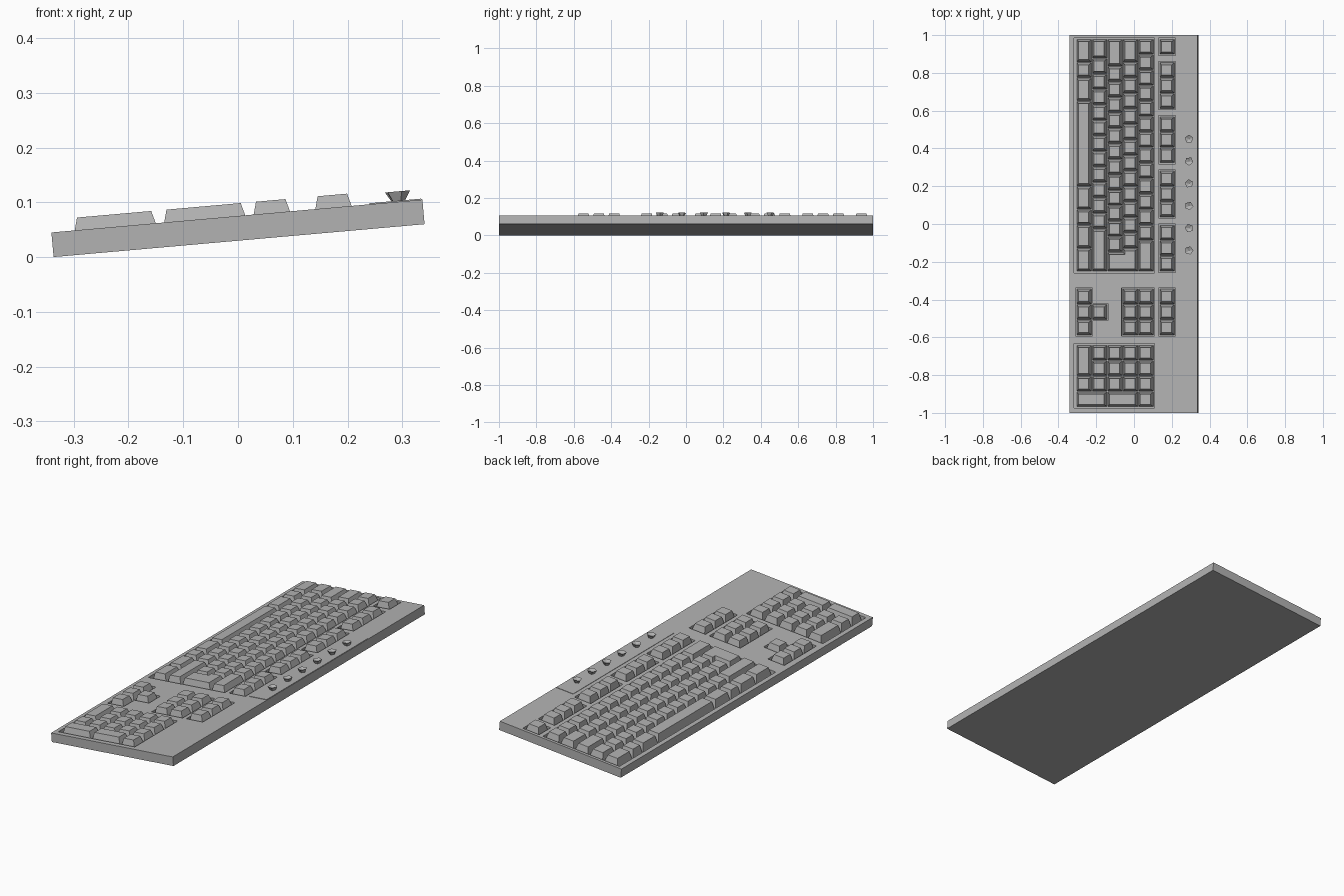
import bpy, bmesh, math
from mathutils import Matrix, Vector

if "Cube" in bpy.data.objects:
    bpy.data.objects.remove(bpy.data.objects["Cube"])

U = 0.082            # one key pitch
DEPTH = 0.022        # well depth
TOP = 0.023          # key height above the case
ROW0 = -0.305        # low edge of the first key row
FROW = 0.136         # low edge of the function row
TILT = Matrix.Translation((-0.002, 0, 0.075)) @ Matrix.Rotation(-math.atan(0.0885), 4, 'Y')

grey = bpy.data.materials.new("light_grey")
grey.use_nodes = True
colour = (0.45, 0.45, 0.45, 1)
grey.diffuse_color = colour
grey.node_tree.nodes["Principled BSDF"].inputs["Base Color"].default_value = colour


def rect(x0, x1, y0, y1):
    return [(x0, y0), (x1, y0), (x1, y1), (x0, y1)]


def inset(poly, d):
    """Move every edge of a right-angled, counter-clockwise outline inwards."""
    out = []
    for i, p in enumerate(poly):
        p = Vector(p)
        a = (p - Vector(poly[i - 1])).normalized()
        b = (Vector(poly[(i + 1) % len(poly)]) - p).normalized()
        out.append(p + d * (Vector((-a.y, a.x)) + Vector((-b.y, b.x))))
    return out


def prism(bm, poly, z0, z1, taper=0.0):
    lo = [bm.verts.new((p[0], p[1], z0)) for p in poly]
    hi = [bm.verts.new((p[0], p[1], z1)) for p in inset(poly, taper)]
    bm.faces.new(lo[::-1])
    bm.faces.new(hi)
    for i in range(len(lo)):
        j = (i + 1) % len(lo)
        bm.faces.new((lo[i], lo[j], hi[j], hi[i]))


def finish(bm, name):
    bmesh.ops.transform(bm, matrix=TILT, verts=bm.verts)
    mesh = bpy.data.meshes.new(name)
    bm.to_mesh(mesh)
    bm.free()
    mesh.materials.append(grey)
    ob = bpy.data.objects.new(name, mesh)
    bpy.context.collection.objects.link(ob)
    return ob


def key(bm, poly):
    prism(bm, inset(poly, 0.0015), -DEPTH - 0.001, TOP, 0.0125)


def key_row(bm, x, y, widths):
    """Lay keys of the given widths from y towards -y."""
    for w in widths:
        key(bm, rect(x, x + U, y - w * U, y))
        y -= w * U


def row(n):
    return ROW0 + n * U


MAIN_Y, NAV_Y, PAD_Y = 0.979, -0.343, -0.641
GROUPS = [MAIN_Y - s * U for s in (1.5, 5, 8.5, 12)]

# Case with sunken key wells
bm = bmesh.new()
prism(bm, rect(-0.34, 0.34, -1, 1), -0.045, 0)
case = finish(bm, "case")

bm = bmesh.new()
M = 0.005
wells = [rect(-0.318, row(5) + M, MAIN_Y - 15 * U - 0.008, MAIN_Y + 0.006),
         rect(-0.318, row(5) + M, PAD_Y - 4 * U - 0.006, PAD_Y + 0.008),
         rect(row(3) - M, row(5) + M, NAV_Y - 3 * U - M, NAV_Y + M),
         rect(FROW - M, FROW + U + M, NAV_Y - 3 * U - M, NAV_Y + M),
         rect(FROW - M, FROW + U + M, MAIN_Y - U - M, MAIN_Y + M)]
wells += [rect(FROW - M, FROW + U + M, y - 3 * U - M, y + M) for y in GROUPS]
near, far = NAV_Y - 3 * U, NAV_Y
arrow_outline = [(row(0), near), (row(1), near), (row(1), near + U), (row(2), near + U),
                 (row(2), far - U), (row(1), far - U), (row(1), far), (row(0), far)]
wells.append(inset(arrow_outline, -M))
for w in wells:
    prism(bm, w, -DEPTH, 0.05)
cutter = finish(bm, "well_cutter")
cutter.hide_render = True
cut = case.modifiers.new("wells", 'BOOLEAN')
cut.operation, cut.solver, cut.object = 'DIFFERENCE', 'EXACT', cutter
bpy.context.view_layer.objects.active = case
bpy.ops.object.modifier_apply(modifier="wells")
bpy.data.objects.remove(cutter)

# Main block, from the space bar row up to the number row
bm = bmesh.new()
rows = [[1.5, 1, 1.5, 5.5, 1.5, 1, 1.5, 1.5],
        [1.25] + [1] * 11 + [2.75],
        [1.75] + [1] * 12,
        [1.5] + [1] * 12,
        [1] * 13 + [2]]
for n, widths in enumerate(rows):
    key_row(bm, row(n), MAIN_Y, widths)
finish(bm, "main_keys")

# Stepped enter key
bm = bmesh.new()
end, low, high = MAIN_Y - 15 * U, MAIN_Y - 13.75 * U, MAIN_Y - 13.5 * U
key(bm, [(row(2), end), (row(4), end), (row(4), high),
         (row(3), high), (row(3), low), (row(2), low)])
finish(bm, "enter_key")

# Function row
bm = bmesh.new()
key_row(bm, FROW, MAIN_Y, [1])
for y in GROUPS + [NAV_Y]:
    key_row(bm, FROW, y, [1] * 3)
finish(bm, "function_keys")

# Navigation and arrow keys
bm = bmesh.new()
for x in (row(0), row(3), row(4)):
    key_row(bm, x, NAV_Y, [1] * 3)
key_row(bm, row(1), NAV_Y - U, [1])
finish(bm, "navigation_keys")

# Number pad, with two double-height keys
bm = bmesh.new()
for n, widths in enumerate([[2, 1], [1] * 3, [1] * 3, [1] * 3, [1] * 4]):
    key_row(bm, row(n), PAD_Y, widths)
for n in (0, 2):
    key(bm, rect(row(n), row(n + 2), PAD_Y - 4 * U, PAD_Y - 3 * U))
finish(bm, "number_pad_keys")

# Thin plate along the back edge
bm = bmesh.new()
prism(bm, rect(0.243, 0.338, -0.25, 0.555), -0.001, 0.002)
finish(bm, "indicator_plate")

# Small faceted indicators, flared upwards with a dished top
bm = bmesh.new()
for i in range(6):
    place = Matrix.Translation((0.296, 0.45 - i * 0.118, 0.009)) @ Matrix.Rotation(i * 0.7, 4, 'Z')
    made = bmesh.ops.create_cone(bm, cap_ends=True, segments=5, radius1=0.011,
                                 radius2=0.023, depth=0.02, matrix=place)
    top = max({f for v in made["verts"] for f in v.link_faces},
              key=lambda f: f.calc_center_median().z)
    hub = bmesh.ops.poke(bm, faces=[top])["verts"][0]
    hub.co.z -= 0.01
finish(bm, "indicators")
